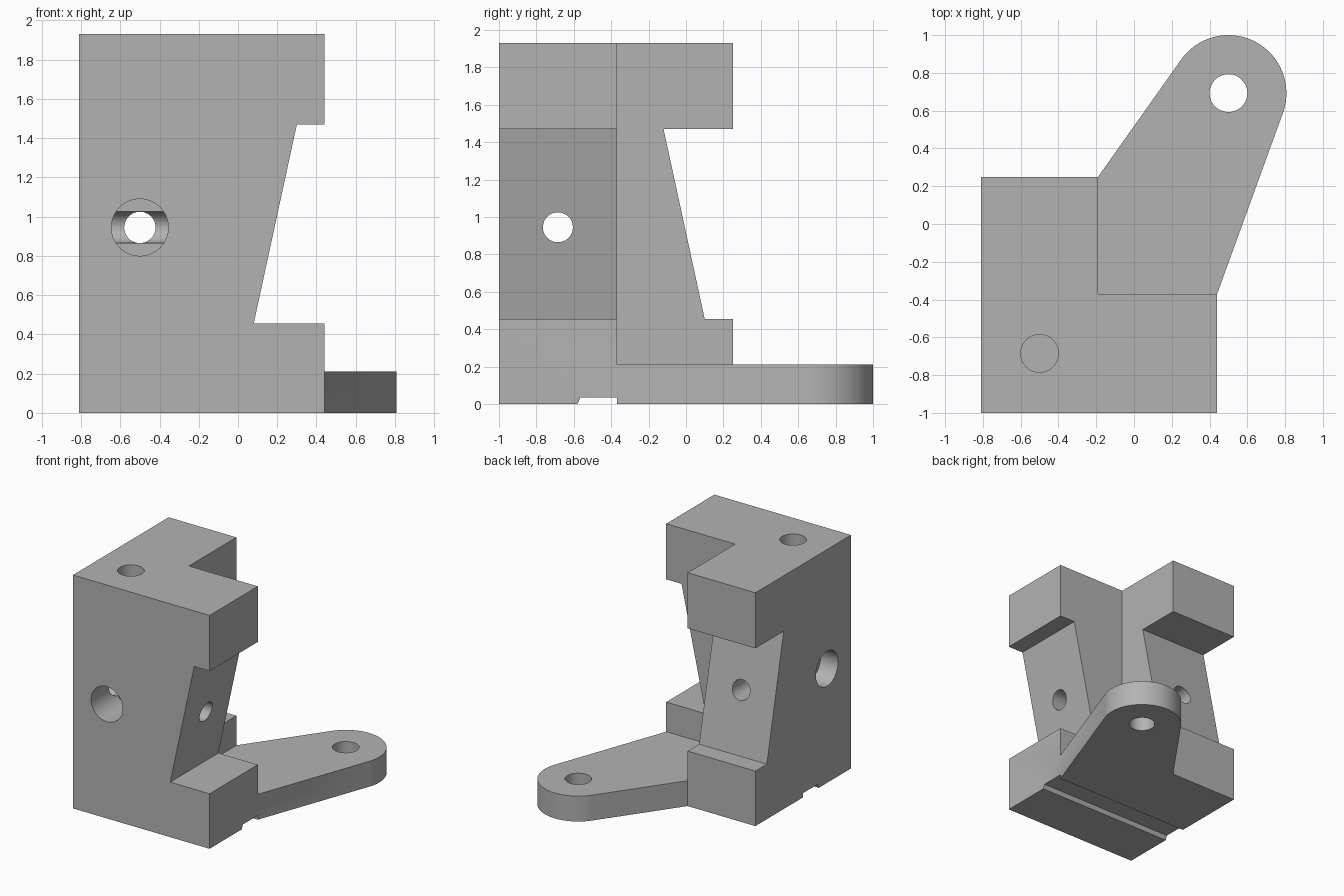
import bpy, bmesh
from math import radians, cos, sin
from mathutils import Matrix, Vector

if "Cube" in bpy.data.objects:
    bpy.data.objects.remove(bpy.data.objects["Cube"])

grey = bpy.data.materials.new("plain_grey")
grey.use_nodes = True
GREY = (0.45, 0.45, 0.45, 1)
grey.diffuse_color = GREY
grey.node_tree.nodes["Principled BSDF"].inputs["Base Color"].default_value = GREY

# Mapping of a flat profile (u, v) at depth w to space, by extrusion axis
PLACE = {"x": lambda u, v, w: (w, u, v),
         "y": lambda u, v, w: (u, w, v),
         "z": lambda u, v, w: (u, v, w)}


def prism(name, profile, axis, start, end):
    bm = bmesh.new()
    place = PLACE[axis]
    face = bm.faces.new([bm.verts.new(place(u, v, start)) for u, v in profile])
    shift = Vector(place(0, 0, end - start))
    result = bmesh.ops.extrude_face_region(bm, geom=[face])
    moved = [g for g in result["geom"] if isinstance(g, bmesh.types.BMVert)]
    bmesh.ops.translate(bm, verts=moved, vec=shift)
    bmesh.ops.recalc_face_normals(bm, faces=bm.faces)
    mesh = bpy.data.meshes.new(name)
    bm.to_mesh(mesh)
    bm.free()
    mesh.materials.append(grey)
    obj = bpy.data.objects.new(name, mesh)
    bpy.context.collection.objects.link(obj)
    return obj


def arc(u, v, r, first, last, steps):
    angles = [radians(first + (last - first) * i / steps) for i in range(steps + 1)]
    return [(u + r * cos(a), v + r * sin(a)) for a in angles]


def drill(name, u, v, r, axis, start, end):
    return prism(name, arc(u, v, r, 0, 360, 48)[:-1], axis, start, end)


def combine(target, tool, operation):
    mod = target.modifiers.new(operation, "BOOLEAN")
    mod.operation, mod.solver, mod.object = operation, "EXACT", tool
    bpy.context.view_layer.objects.active = target
    bpy.ops.object.modifier_apply(modifier=mod.name)
    bpy.data.objects.remove(tool)


LEFT, RIGHT, FRONT, BACK = -0.81, 0.44, -1.0, 0.25
IN_X, IN_Y, HEIGHT = -0.19, -0.37, 1.93
HX, HY, HZ = -0.5, -0.685, 0.945

# L-shaped column
bracket = prism("bracket", [(LEFT, FRONT), (RIGHT, FRONT), (RIGHT, IN_Y), (IN_X, IN_Y),
                            (IN_X, BACK), (LEFT, BACK)], "z", 0, HEIGHT)

# Rounded mounting lug at the base
lug = prism("mounting_lug", [(IN_X, IN_Y), (RIGHT, IN_Y)]
            + arc(0.5, 0.693, 0.307, -20, 145, 32) + [(IN_X, BACK)], "z", 0, 0.21)
combine(bracket, lug, "UNION")

# Slanted notch in the end of each arm
LOW, HIGH = 0.455, 1.47
cutters = [
    prism("side_notch", [(0.6, HIGH), (0.3, HIGH), (0.08, LOW), (0.6, LOW)],
          "y", -1.1, IN_Y + 0.05),
    prism("back_notch", [(0.4, HIGH), (-0.12, HIGH), (0.1, LOW), (0.4, LOW)],
          "x", -0.9, IN_X + 0.05),
    # Groove under the base
    prism("base_groove", [(-0.60, -0.05), (-0.565, 0.035), (IN_Y, 0.035), (IN_Y, -0.05)],
          "x", -0.9, 0.6),
    # Cross holes, their wide mouths, and the vertical holes
    drill("front_bore", HX, HZ, 0.08, "y", -1.1, 0.4),
    drill("side_bore", HY, HZ, 0.08, "x", -0.9, 0.6),
    drill("front_mouth", HX, HZ, 0.145, "y", -1.1, HY),
    drill("side_mouth", HY, HZ, 0.145, "x", -0.9, -0.65),
    drill("top_hole", HX, HY, 0.1, "z", 1.3, 2.1),
    drill("lug_hole", 0.5, 0.693, 0.1, "z", -0.1, 0.4),
]
for cutter in cutters:
    combine(bracket, cutter, "DIFFERENCE")

# Smooth round walls, keep corners crisp
bpy.ops.object.select_all(action="DESELECT")
bracket.select_set(True)
bpy.context.view_layer.objects.active = bracket
bpy.ops.object.shade_smooth_by_angle(angle=radians(20))
